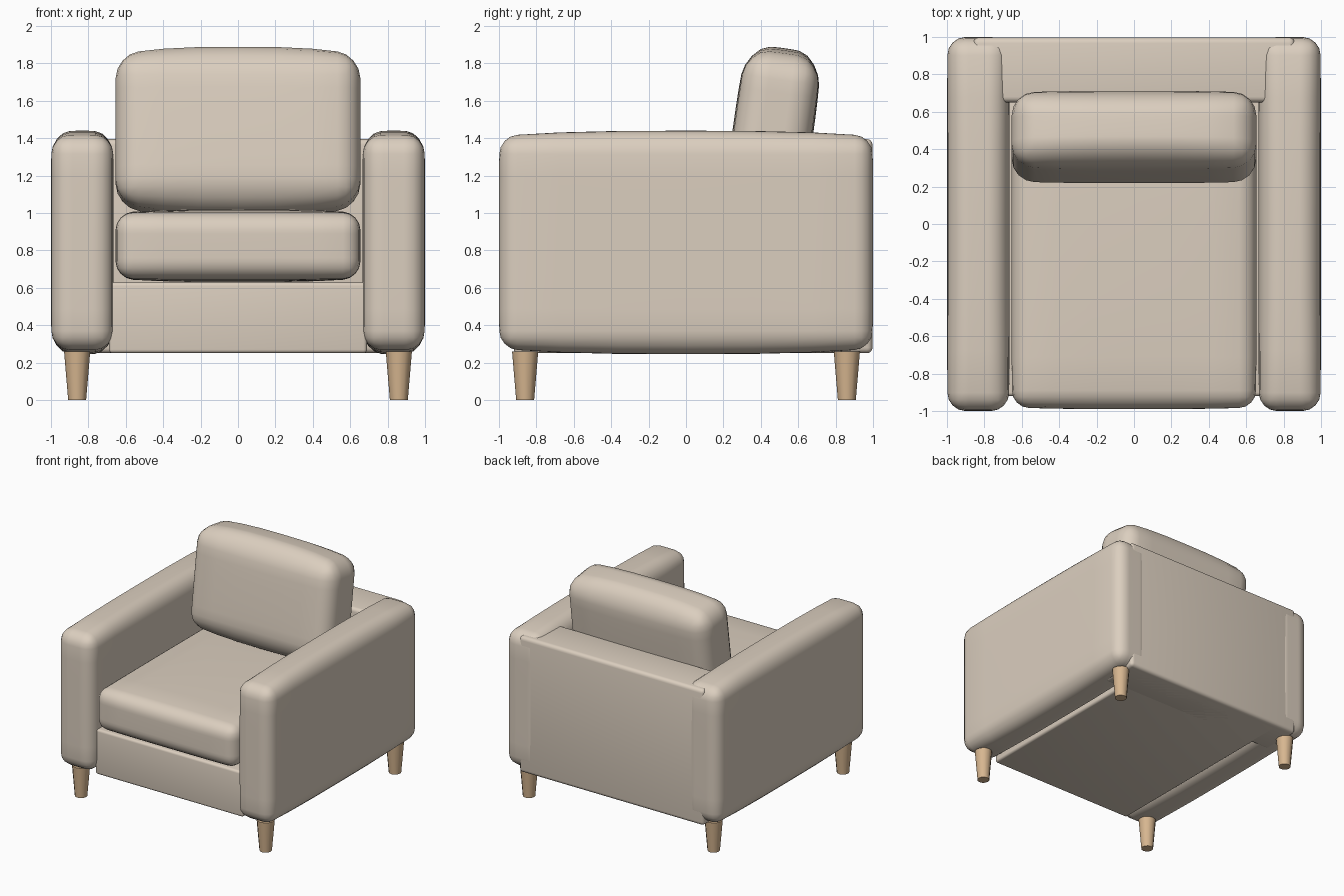
import bpy, bmesh, math
from mathutils import Vector

if "Cube" in bpy.data.objects:
    bpy.data.objects.remove(bpy.data.objects["Cube"])


def material(name, color):
    m = bpy.data.materials.new(name)
    m.diffuse_color = (*color, 1)
    m.use_nodes = True
    m.node_tree.nodes["Principled BSDF"].inputs["Base Color"].default_value = m.diffuse_color
    return m


fabric = material("beige_fabric", (0.71, 0.62, 0.52))
wood = material("light_wood", (0.68, 0.47, 0.28))


def finish(name, bm, loc, mat, tilt=0.0):
    me = bpy.data.meshes.new(name)
    bm.to_mesh(me)
    bm.free()
    ob = bpy.data.objects.new(name, me)
    bpy.context.collection.objects.link(ob)
    ob.location = loc
    ob.rotation_euler.x = tilt
    me.materials.append(mat)
    bpy.ops.object.select_all(action='DESELECT')
    ob.select_set(True)
    bpy.context.view_layer.objects.active = ob
    bpy.ops.object.shade_smooth_by_angle(angle=math.radians(35))
    return ob


def padded_box(name, lo, hi, r, puff=(0, 0, 0), tilt=0.0):
    """Rounded box filling lo..hi; puff is how much each pair of sides bulges."""
    lo, hi = Vector(lo), Vector(hi)
    half = (hi - lo) / 2
    core = half - Vector(puff)
    bm = bmesh.new()
    bmesh.ops.create_cube(bm, size=2)
    bmesh.ops.scale(bm, vec=core, verts=bm.verts)
    bmesh.ops.bevel(bm, geom=bm.edges[:], offset=r, segments=4, profile=0.5,
                    affect='EDGES', clamp_overlap=True)
    if any(puff):
        # extra loops so that the sides can bulge
        for a in range(3):
            for t in (-0.75, -0.4, 0, 0.4, 0.75):
                n = Vector((0, 0, 0))
                n[a] = 1
                bmesh.ops.bisect_plane(bm, geom=bm.verts[:] + bm.edges[:] + bm.faces[:],
                                       plane_co=n * t * (core[a] - r), plane_no=n, dist=1e-5)
        for v in bm.verts:
            u = Vector([v.co[i] / core[i] for i in range(3)])
            for a in range(3):
                b, c = (a + 1) % 3, (a + 2) % 3
                v.co[a] += puff[a] * u[a] * (1 - abs(u[b]) ** 3) * (1 - abs(u[c]) ** 3)
    return finish(name, bm, (lo + hi) / 2, fabric, tilt)


# Frame: base and back panel
padded_box("base", (-0.69, -0.92, 0.25), (0.69, 0.97, 0.63), 0.02)
padded_box("back_panel", (-0.86, 0.65, 0.25), (0.86, 0.997, 1.395), 0.03)

# Arms
for s, side in ((-1, "left"), (1, "right")):
    x = sorted((s * 0.665, s * 1.0))
    padded_box(side + "_arm", (x[0], -1, 0.245), (x[1], 1, 1.44), 0.095, (0.003, 0.003, 0.03))

# Cushions
padded_box("seat_cushion", (-0.655, -0.99, 0.63), (0.655, 0.65, 1.02), 0.09, (0.003, 0.01, 0.02))
padded_box("back_cushion", (-0.655, 0.25, 0.99), (0.655, 0.68, 1.885), 0.12, (0.003, 0.015, 0.05),
           math.radians(-8))

# Tapered legs
for sx, side in ((-1, "left"), (1, "right")):
    for sy, end in ((-1, "front"), (1, "back")):
        bm = bmesh.new()
        bmesh.ops.create_cone(bm, cap_ends=True, segments=12, radius1=0.048,
                              radius2=0.07, depth=0.26)
        finish(f"{end}_{side}_leg", bm, (sx * 0.86, sy * 0.86, 0.13), wood)
